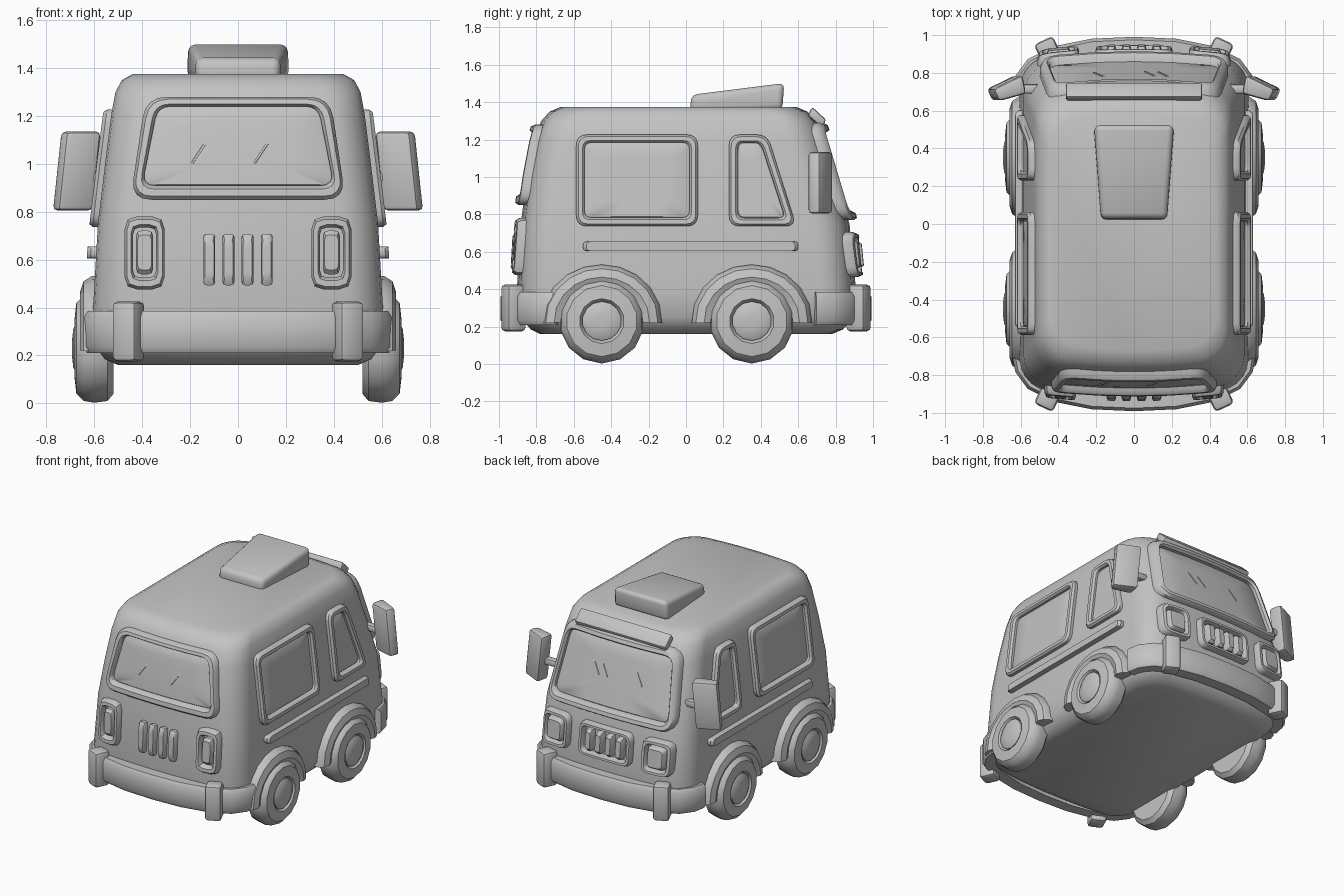
import bpy, bmesh
from math import sin, cos, pi, radians
from mathutils import Vector
from mathutils.bvhtree import BVHTree

cube = bpy.data.objects.get("Cube")
if cube:
    bpy.data.objects.remove(cube)

GREY = (0.55, 0.55, 0.55, 1)
paint = bpy.data.materials.new("plain grey")
paint.use_nodes = True
paint.diffuse_color = GREY
paint.node_tree.nodes["Principled BSDF"].inputs["Base Color"].default_value = GREY


def loft(name, rings, wrap=False, bevel=0, segments=2, angle=38):
    """Skin a list of point rings; wrap joins last to first, otherwise ends are capped."""
    bm = bmesh.new()
    rows = [[bm.verts.new(p) for p in ring] for ring in rings]
    n = len(rows[0])
    pairs = list(zip(rows, rows[1:])) + ([(rows[-1], rows[0])] if wrap else [])
    for a, b in pairs:
        for i in range(n):
            j = (i + 1) % n
            bm.faces.new((a[i], a[j], b[j], b[i]))
    if not wrap:
        bm.faces.new(rows[0][::-1])
        bm.faces.new(rows[-1])
    bmesh.ops.recalc_face_normals(bm, faces=bm.faces[:])
    if bevel:
        bmesh.ops.bevel(bm, geom=bm.edges[:], offset=bevel, segments=segments,
                        profile=0.5, affect='EDGES', clamp_overlap=True)
    mesh = bpy.data.meshes.new(name)
    bm.to_mesh(mesh)
    bm.free()
    mesh.shade_smooth()
    mesh.set_sharp_from_angle(angle=radians(angle))
    mesh.materials.append(paint)
    ob = bpy.data.objects.new(name, mesh)
    bpy.context.collection.objects.link(ob)
    return ob


def block(name, plan, z0, z1, shift=(0, 0), bevel=0.02):
    """Bevelled block standing on a four-cornered plan."""
    return loft(name, [[(x, y, z0) for x, y in plan],
                       [(x + shift[0], y + shift[1], z1) for x, y in plan]], bevel=bevel)


# Body shell: rounded plan outlines stacked up the height
def body_ring(z, w, front, back, r=0.15):
    pts = []
    for sx, sy, start in ((1, 1, 0), (-1, 1, 90), (-1, -1, 180), (1, -1, 270)):
        end = front if sy > 0 else back
        for k in range(6):
            a = radians(start + 18 * k)
            pts.append((sx * (w - r) + r * cos(a), end - sy * r + r * sin(a)))
        if start in (0, 180):
            pts += [(sx * (w - r) * t, end) for t in (0.6, 0.2, -0.2, -0.6)]
    return [(x, y - (0.04 if y > 0 else -0.04) * (x / w) ** 2, z) for x, y in pts]


LEVELS = ((0.16, 0.50, 0.78, -0.78), (0.185, 0.56, 0.84, -0.83), (0.25, 0.60, 0.90, -0.89),
          (0.40, 0.605, 0.91, -0.905), (0.75, 0.585, 0.875, -0.885), (1.0, 0.555, 0.80, -0.85),
          (1.2, 0.53, 0.74, -0.81), (1.3, 0.512, 0.70, -0.775), (1.35, 0.485, 0.65, -0.73),
          (1.375, 0.44, 0.59, -0.67))
body = loft("body_shell", [body_ring(*lv) for lv in LEVELS], angle=50)
tree = BVHTree.FromPolygons([v.co for v in body.data.vertices],
                            [p.vertices for p in body.data.polygons])


def on_body(axis, sign, u, v, h):
    """Point at height h over the body, seen along x (u is y) or along y (u is x)."""
    d = Vector((sign, 0, 0)) if axis == "x" else Vector((0, sign, 0))
    start = (Vector((0, u, v)) if axis == "x" else Vector((u, 0, v))) + d * 3
    return tree.ray_cast(start, -d)[0] + d * h


def outline(corners, radius, segs=4, cuts=4):
    """Polygon with rounded corners and subdivided edges."""
    c = [Vector(p) for p in corners]
    arcs = []
    for i, p in enumerate(c):
        a = p + (c[i - 1] - p).normalized() * radius
        b = p + (c[(i + 1) % len(c)] - p).normalized() * radius
        arcs.append([a.lerp(p, k / segs).lerp(p.lerp(b, k / segs), k / segs)
                     for k in range(segs + 1)])
    pts = []
    for i, arc in enumerate(arcs):
        nxt = arcs[(i + 1) % len(arcs)][0]
        pts += arc + [arc[-1].lerp(nxt, k / cuts) for k in range(1, cuts)]
    return pts


def rect(cu, cv, hu, hv, top=None):
    top = hu if top is None else top
    return [(cu - hu, cv - hv), (cu + hu, cv - hv), (cu + top, cv + hv), (cu - top, cv + hv)]


def frame(name, axis, sign, outer, inner, h):
    """Raised rim between two outlines."""
    steps = ((0, -0.02), (0, h * 0.6), (0.25, h), (0.75, h), (1, h * 0.6), (1, -0.02))
    loft(name, [[on_body(axis, sign, *o.lerp(i, t), d) for o, i in zip(outer, inner)]
                for t, d in steps], wrap=True)


def plug(name, axis, sign, shape, h, soft=0.8):
    """Raised pad that follows the body."""
    mid = sum(shape, Vector((0, 0))) / len(shape)
    steps = ((1, -0.02), (1, h * 0.6), (soft, h), (soft * 0.6, h), (soft * 0.2, h))
    loft(name, [[on_body(axis, sign, *mid.lerp(p, s), d) for p in shape] for s, d in steps])


def window(name, axis, sign, outer, inner, r, h):
    hole = outline(inner, r * 0.6)
    frame(name + "_frame", axis, sign, outline(outer, r), hole, h)
    plug(name + "_glass", axis, sign, hole, 0.008, 0.98)


# Windscreen, rear window and their reflection streaks
window("windscreen", "y", 1, rect(0, 1.03, 0.51, 0.26, 0.45),
       rect(0, 1.03, 0.455, 0.21, 0.405), 0.10, 0.05)
window("rear_window", "y", -1, rect(0, 1.065, 0.45, 0.215, 0.385),
       rect(0, 1.075, 0.40, 0.165, 0.335), 0.09, 0.045)
for sign, streaks in ((1, (-0.22, 0.05, 0.12)), (-1, (-0.2, 0.06))):
    for i, u in enumerate(streaks):
        bar = [(u, 1.0), (u + 0.012, 1.0), (u + 0.072, 1.09), (u + 0.06, 1.09)]
        plug(("windscreen" if sign > 0 else "rear_window") + f"_streak_{i + 1}",
             "y", sign, outline(bar, 0.003, 1, 1), 0.012)

# Rear lamps and vents
for side, s in (("left", 1), ("right", -1)):
    hole = outline(rect(s * 0.39, 0.63, 0.048, 0.105), 0.03, 2, 1)
    frame(side + "_rear_lamp_rim", "y", -1, outline(rect(s * 0.39, 0.628, 0.083, 0.152), 0.05, 2, 1),
          hole, 0.045)
    plug(side + "_rear_lamp", "y", -1, outline(rect(s * 0.39, 0.63, 0.036, 0.092), 0.025, 2, 1), 0.045)
    # Headlamps
    frame(side + "_headlamp_rim", "y", 1, outline(rect(s * 0.4, 0.585, 0.11, 0.12), 0.055, 3, 1),
          outline(rect(s * 0.4, 0.585, 0.075, 0.085), 0.035, 3, 1), 0.05)
    plug(side + "_headlamp", "y", 1, outline(rect(s * 0.4, 0.585, 0.066, 0.076), 0.03, 3, 1), 0.055)

for i in range(4):
    u = -0.12 + 0.08 * i
    plug(f"rear_vent_{i + 1}", "y", -1, outline(rect(u, 0.6, 0.025, 0.108), 0.018, 2, 1), 0.04, 0.75)
    plug(f"grille_bar_{i + 1}", "y", 1, outline(rect(u, 0.585, 0.025, 0.075), 0.018, 2, 1), 0.055, 0.75)
frame("grille_rim", "y", 1, outline(rect(0, 0.585, 0.205, 0.115), 0.05, 3),
      outline(rect(0, 0.585, 0.172, 0.085), 0.03, 3), 0.045)


# Bumper: chamfered section swept round the plan of one end
def bumper(name, end):
    half = [(0, 0.955), (0.22, 0.945), (0.42, 0.905), (0.54, 0.845), (0.595, 0.77), (0.61, 0.69)]
    path = [Vector((-x, y * end, 0)) for x, y in half[:0:-1]] + [Vector((x, y * end, 0)) for x, y in half]
    section = ((-0.06, 0.21), (0.02, 0.21), (0.036, 0.235), (0.036, 0.36), (0.02, 0.385), (-0.06, 0.385))
    rings = []
    for i, p in enumerate(path):
        t = (path[min(i + 1, len(path) - 1)] - path[max(i - 1, 0)]).normalized()
        out = Vector((-t.y, t.x, 0)) * end
        rings.append([p + out * d + Vector((0, 0, z)) for d, z in section])
    loft(name, rings)


bumper("front_bumper", 1)
bumper("rear_bumper", -1)

# Sides: windows, trim, mirrors, bumper guards, wheels and arches
for side, s in (("left", 1), ("right", -1)):
    window(side + "_side_window", "x", s, rect(-0.262, 0.982, 0.325, 0.245),
           rect(-0.262, 0.984, 0.28, 0.2), 0.06, 0.035)
    window(side + "_quarter_window", "x", s,
           [(0.23, 0.737), (0.59, 0.737), (0.435, 1.227), (0.23, 1.227)],
           [(0.277, 0.782), (0.53, 0.782), (0.4, 1.183), (0.277, 1.183)], 0.06, 0.035)
    plug(side + "_trim", "x", s, outline(rect(0.025, 0.63, 0.575, 0.025), 0.02, 3, 10), 0.038, 0.97)

    block(side + "_mirror", [(s * 0.625, 0.79), (s * 0.78, 0.715), (s * 0.75, 0.65), (s * 0.605, 0.69)],
          0.805, 1.135, (-s * 0.035, 0), 0.02)
    block(side + "_mirror_arm", [(s * 0.48, 0.69), (s * 0.64, 0.69), (s * 0.64, 0.74), (s * 0.48, 0.74)],
          0.92, 0.97, bevel=0.015)

    for end_name, end in (("front", 1), ("rear", -1)):
        tilt = radians(25)
        axis_u, axis_v = Vector((s * cos(tilt), -end * sin(tilt))), Vector((s * sin(tilt), end * cos(tilt)))
        mid = Vector((s * 0.455, end * 0.918))
        plan = [mid + axis_u * a + axis_v * b for a, b in
                ((-0.055, -0.05), (0.055, -0.05), (0.055, 0.06), (-0.055, 0.06))]
        block(f"{side}_{end_name}_bumper_guard", plan, 0.175, 0.425, bevel=0.022)

        cy, cz = (0.352 if end > 0 else -0.45), 0.23

        def turned(x, r, n=14, cy=cy, cz=cz):
            return [(s * x, cy + r * sin(2 * pi * k / n), cz + r * cos(2 * pi * k / n)) for k in range(n)]

        tyre = ((0.52, 0.12), (0.52, 0.19), (0.545, 0.22), (0.60, 0.227), (0.645, 0.22),
                (0.675, 0.19), (0.683, 0.12), (0.66, 0.105))
        hub = ((0.64, 0.105), (0.675, 0.105), (0.688, 0.08), (0.693, 0.035))
        loft(f"{side}_{end_name}_tyre", [turned(*p) for p in tyre])
        loft(f"{side}_{end_name}_hub", [turned(*p) for p in hub])

        arch = []
        for k in range(11):
            a = radians(-2 + 18.4 * k)
            flare = 0.02 * cos(a) ** 2
            arch.append([(s * x, cy + (r + flare) * cos(a), cz + (r + flare) * sin(a)) for x, r in
                         ((0.53, 0.2), (0.645, 0.2), (0.66, 0.235), (0.645, 0.28), (0.61, 0.302), (0.53, 0.302))])
        loft(f"{side}_{end_name}_wheel_arch", arch)

# Roof hatch and visor
loft("roof_hatch", [[(-0.175, 0.02, 1.35), (0.175, 0.02, 1.35), (0.215, 0.515, 1.36), (-0.215, 0.515, 1.36)],
                    [(-0.175, 0.03, 1.44), (0.175, 0.03, 1.44), (0.21, 0.525, 1.502), (-0.21, 0.525, 1.502)]],
     bevel=0.03, segments=3)
loft("windscreen_visor", [[(x, 0.65, 1.33), (x, 0.725, 1.265), (x, 0.75, 1.305), (x, 0.675, 1.375)]
                          for x in (-0.36, 0.36)], bevel=0.012)
